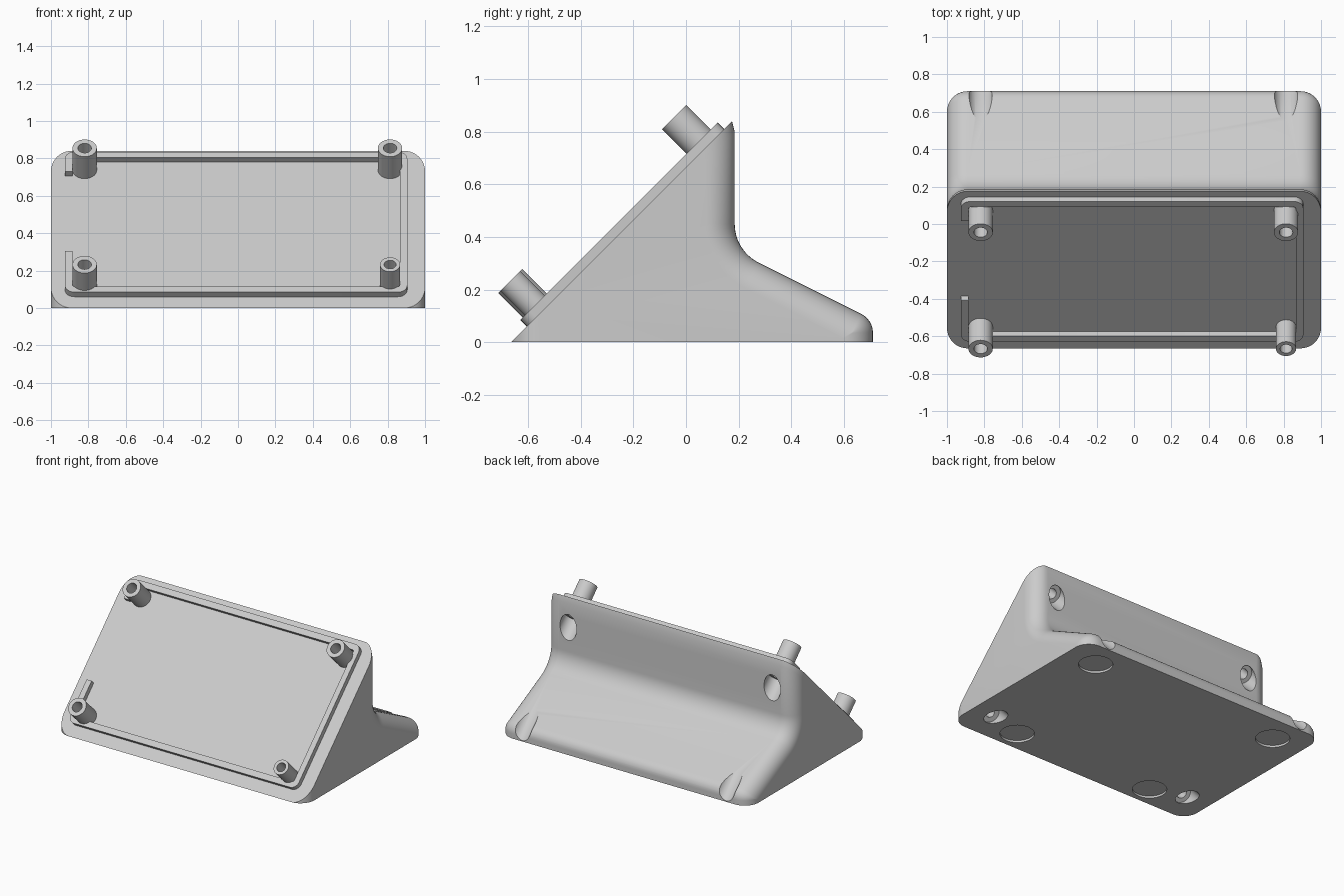
import bpy, bmesh
from math import sin, cos, tan, pi, radians
from mathutils import Vector, Matrix

if "Cube" in bpy.data.objects:
    bpy.data.objects.remove(bpy.data.objects["Cube"], do_unlink=True)

# One plain grey plastic
grey = bpy.data.materials.new("light grey plastic")
grey.use_nodes = True
colour = (0.6, 0.6, 0.6, 1)
grey.diffuse_color = colour
grey.node_tree.nodes["Principled BSDF"].inputs["Base Color"].default_value = colour

FRONT = -0.665                      # front edge of the sloping face
# Frame of the sloping face: local x across, y up the slope, z outward
FACE = Matrix.Translation((0, FRONT, 0)) @ Matrix.Rotation(radians(45), 4, "X")
UP = 2 ** 0.5                       # slope length per unit of height


def finish(bm, name, matrix=None):
    bmesh.ops.remove_doubles(bm, verts=bm.verts, dist=1e-5)
    if matrix:
        bm.transform(matrix)
    bmesh.ops.recalc_face_normals(bm, faces=bm.faces)
    mesh = bpy.data.meshes.new(name)
    bm.to_mesh(mesh)
    bm.free()
    mesh.materials.append(grey)
    ob = bpy.data.objects.new(name, mesh)
    bpy.context.collection.objects.link(ob)
    return ob


def smooth(ob):
    bpy.ops.object.select_all(action="DESELECT")
    ob.select_set(True)
    bpy.context.view_layer.objects.active = ob
    bpy.ops.object.shade_smooth_by_angle(angle=radians(30))


def fillet(before, corner, after, radius, steps=8):
    """Points of a round arc replacing a corner."""
    p, a, b = Vector(corner), Vector(before), Vector(after)
    u, v = (a - p).normalized(), (b - p).normalized()
    half = u.angle(v) / 2
    centre = p + (u + v).normalized() * (radius / sin(half))
    start = p + u * (radius / tan(half)) - centre
    end = p + v * (radius / tan(half)) - centre
    turn = start.angle(end)
    return [centre + (start * sin(turn * (1 - i / steps)) + end * sin(turn * i / steps)) / sin(turn)
            for i in range(steps + 1)]


def section(d):
    """Side profile (y, z) drawn in by d, for the rounded ends."""
    def slope(y):
        return (0.3935 - d - 0.447 * y) / 0.894
    heel, wall = 0.71 - d, 0.185 - d
    low, bend = (heel, slope(heel)), (wall, slope(wall))
    tip = (wall - 0.01, wall - 0.01 - FRONT)
    knee = (wall, tip[1] - 0.04)
    pts = [(FRONT + d, d), (FRONT + d, 0), (heel, 0)]
    pts += fillet((heel, -1), low, bend, max(0.08 - d, 0.004))
    pts += fillet(low, bend, knee, 0.165 + d, 12)
    return [tuple(p) for p in pts] + [knee, tip]


def cylinder(name, radius, z0, z1, matrix):
    bm = bmesh.new()
    bmesh.ops.create_cone(bm, cap_ends=True, segments=48, radius1=radius, radius2=radius,
                          depth=z1 - z0, matrix=Matrix.Translation((0, 0, (z0 + z1) / 2)))
    return finish(bm, name, matrix)


# Wedge body: profile lofted across the width with rounded ends
R, STEPS = 0.11, 10
right_half = [(1 - R + R * sin(a), R * (1 - cos(a)))
              for a in (pi / 2 * i / STEPS for i in range(STEPS + 1))]
stations = [(-x, d) for x, d in reversed(right_half)] + right_half
bm = bmesh.new()
rings = [[bm.verts.new((x, y, z)) for y, z in section(d)] for x, d in stations]
for r0, r1 in zip(rings, rings[1:]):
    n = len(r0)
    for i in range(n):
        j = (i + 1) % n
        bm.faces.new((r0[i], r0[j], r1[j], r1[i]))
bm.faces.new(rings[0])
bm.faces.new(rings[-1])
body = finish(bm, "wedge_body")

# Screw posts: x, height on the face, outer radius, hole radius
posts = {
    "upper_right_post": (-0.82, 0.7375, 0.065, 0.036),
    "upper_left_post": (0.813, 0.7375, 0.065, 0.036),
    "lower_right_post": (-0.82, 0.115, 0.065, 0.036),
    "lower_left_post": (0.813, 0.115, 0.054, 0.032),
}
cutters = []
for name, (x, z, outer, inner) in posts.items():
    place = FACE @ Matrix.Translation((x, z * UP, 0))
    bm = bmesh.new()
    edge = [(inner, 0), (outer, 0), (outer, 0.166), (inner, 0.166)]
    n = 40
    loops = [[bm.verts.new((r * cos(2 * pi * k / n), r * sin(2 * pi * k / n), h))
              for r, h in edge] for k in range(n)]
    for k in range(n):
        a, b = loops[k], loops[(k + 1) % n]
        for i in range(4):
            j = (i + 1) % 4
            bm.faces.new((a[i], a[j], b[j], b[i]))
    smooth(finish(bm, name, place))
    # Screw hole, and wide tool channel running out behind
    cutters.append(cylinder("screw_hole_cutter", inner, -0.12, 0.1, place))
    cutters.append(cylinder("tool_channel_cutter", 0.066, -1.3, -0.08, place))

# Shallow round recesses for feet under the base
for x, y in ((0.755, 0.51), (0.565, -0.515)):
    for side in (-1, 1):
        cutters.append(cylinder("foot_recess_cutter", 0.113, -0.1, 0.015,
                                Matrix.Translation((x * side, y, 0))))

bpy.ops.object.select_all(action="DESELECT")
bpy.context.view_layer.objects.active = body
body.select_set(True)
for cutter in cutters:
    cutter.hide_render = True
    mod = body.modifiers.new("cut", "BOOLEAN")
    mod.operation, mod.solver, mod.object = "DIFFERENCE", "EXACT", cutter
    bpy.ops.object.modifier_apply(modifier=mod.name)
for cutter in cutters:
    bpy.data.objects.remove(cutter, do_unlink=True)
smooth(body)


# Locating lip: raised C-shaped rim, open on one side
def rim(left, right, low, high, radius):
    path = [(left, 0.705), (left, high), (right, high), (right, low), (left, low), (left, 0.28)]
    path = [(x, z * UP) for x, z in path]
    pts = [path[0]]
    for a, b, c in zip(path, path[1:], path[2:]):
        pts += [tuple(p) for p in fillet(a, b, c, radius, 6)]
    return pts + [path[-1]]


bm = bmesh.new()
outer = rim(-0.925, 0.905, 0.06, 0.81, 0.05)
inner = rim(-0.885, 0.865, 0.09, 0.78, 0.012)
cross = []
for o, i in zip(outer, inner):
    cross.append([bm.verts.new((*p, h)) for p, h in
                  ((o, -0.005), (o, 0.035), (i, 0.035), (i, -0.005))])
for a, b in zip(cross, cross[1:]):
    for i in range(4):
        j = (i + 1) % 4
        bm.faces.new((a[i], a[j], b[j], b[i]))
bm.faces.new(cross[0])
bm.faces.new(cross[-1])
smooth(finish(bm, "locating_lip", FACE))
